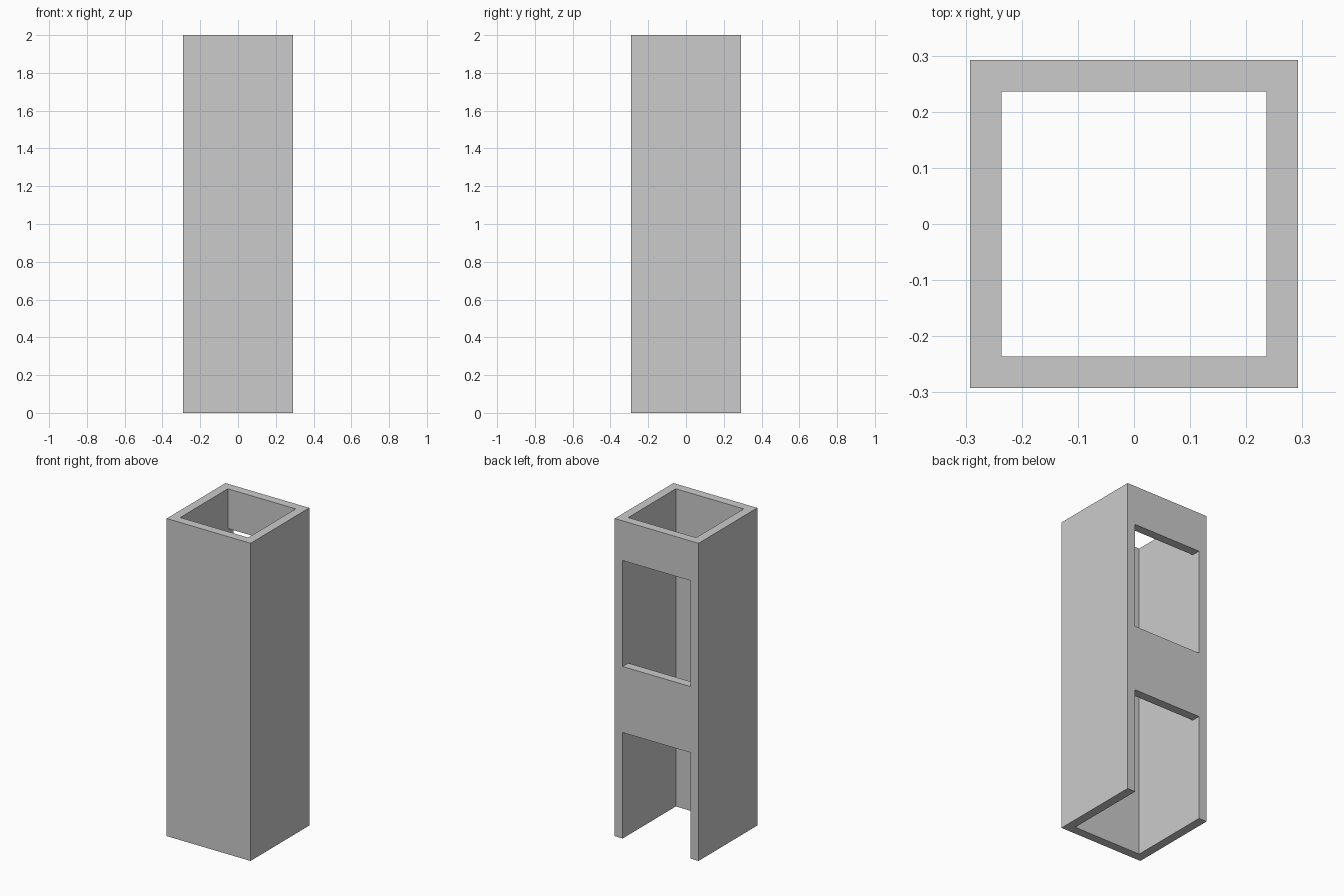
import bpy
import bmesh

if "Cube" in bpy.data.objects:
    bpy.data.objects.remove(bpy.data.objects["Cube"])

OUT, INN = 0.292, 0.2365
PLAN = [-OUT, -INN, INN, OUT]            # wall lines in x and y
LEVELS = [0.0, 0.667, 1.083, 1.75, 2.0]  # floor, door head, window sill, window head, top
OPEN_LEVELS = {0, 2}                     # storeys where the back wall is open


def solid(i, j, k):
    """True where the shaft wall fills the cell (i, j, k)."""
    if not (0 <= i < 3 and 0 <= j < 3 and 0 <= k < 4):
        return False
    if (i, j) == (1, 1):                 # hollow core
        return False
    return not ((i, j) == (1, 2) and k in OPEN_LEVELS)


# Square shaft with doorway and window: skin only the outer faces of solid cells
bm = bmesh.new()
verts = {}


def vert(key):
    if key not in verts:
        i, j, k = key
        verts[key] = bm.verts.new((PLAN[i], PLAN[j], LEVELS[k]))
    return verts[key]


for cell in [(i, j, k) for i in range(3) for j in range(3) for k in range(4)]:
    if not solid(*cell):
        continue
    for axis in range(3):
        u, v = (axis + 1) % 3, (axis + 2) % 3
        for side in (0, 1):
            neighbour = list(cell)
            neighbour[axis] += 2 * side - 1
            if solid(*neighbour):
                continue
            corners = []
            for du, dv in ((0, 0), (1, 0), (1, 1), (0, 1)):
                key = list(cell)
                key[axis] += side
                key[u] += du
                key[v] += dv
                corners.append(vert(tuple(key)))
            bm.faces.new(corners if side else corners[::-1])

mesh = bpy.data.meshes.new("shaft_walls")
bm.to_mesh(mesh)
bm.free()
bpy.context.collection.objects.link(bpy.data.objects.new("shaft_walls", mesh))
